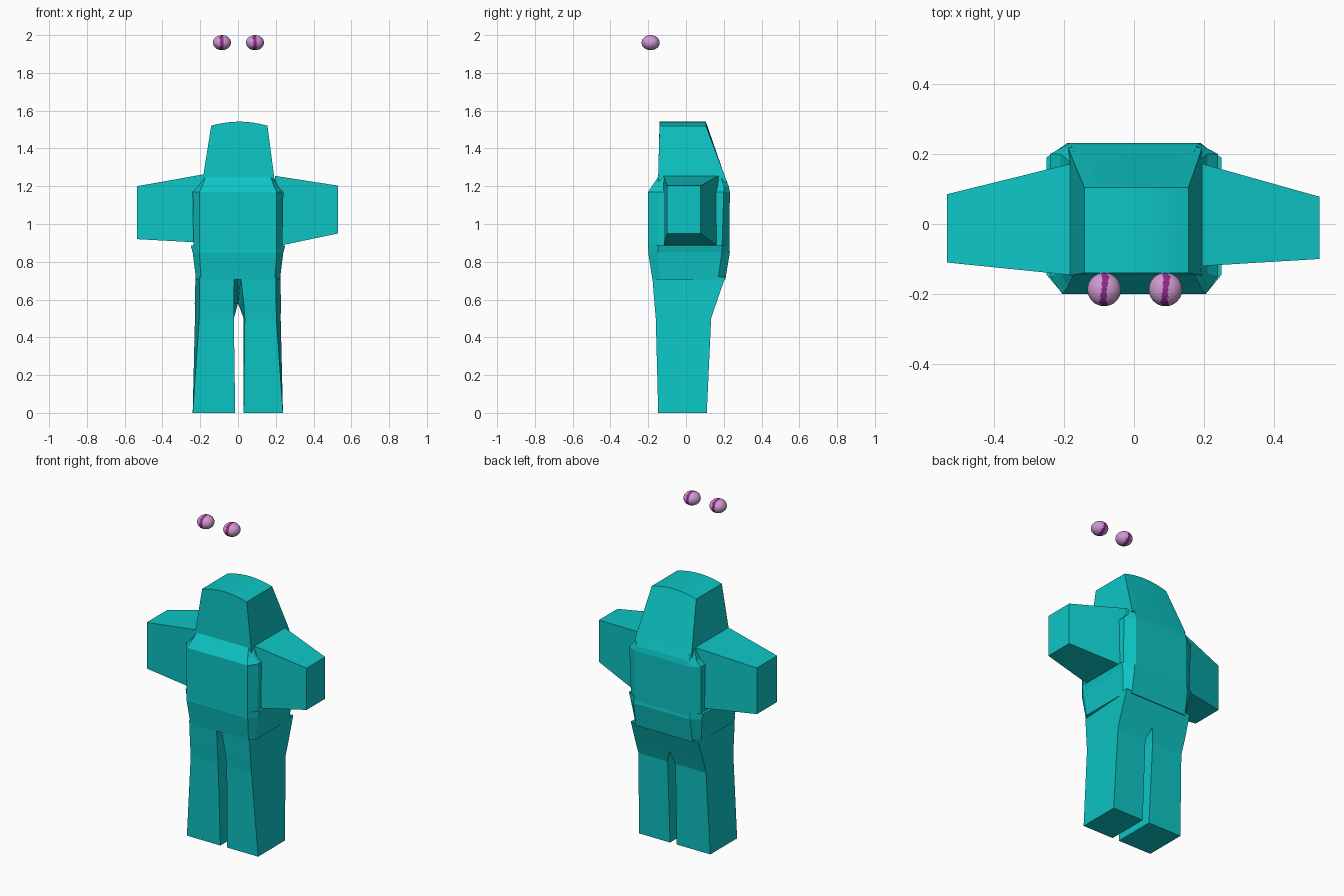
import bpy, bmesh, math

if "Cube" in bpy.data.objects:
    bpy.data.objects.remove(bpy.data.objects["Cube"])


def material(name, rgb):
    m = bpy.data.materials.new(name)
    m.diffuse_color = (*rgb, 1)
    m.use_nodes = True
    m.node_tree.nodes["Principled BSDF"].inputs["Base Color"].default_value = m.diffuse_color
    return m


TEAL = material("teal", (0.004, 0.56, 0.56))
PINK = material("pink", (0.62, 0.32, 0.64))
MAGENTA = material("magenta", (0.27, 0.02, 0.25))


def finish(bm, name, mats):
    bmesh.ops.recalc_face_normals(bm, faces=bm.faces)
    me = bpy.data.meshes.new(name)
    bm.to_mesh(me)
    bm.free()
    for m in mats:
        me.materials.append(m)
    ob = bpy.data.objects.new(name, me)
    bpy.context.collection.objects.link(ob)
    return ob


def loft(name, rings, strip_top=False):
    """Skin a stack of point rings and close both ends."""
    bm = bmesh.new()
    vs = [[bm.verts.new(p) for p in r] for r in rings]
    n = len(vs[0])
    for a, b in zip(vs, vs[1:]):
        for i in range(n):
            j = (i + 1) % n
            bm.faces.new((a[i], a[j], b[j], b[i]))
    bm.faces.new(vs[0])
    top = vs[-1]
    if strip_top:
        for i in range(n // 2 - 1):
            bm.faces.new((top[i], top[i + 1], top[n - 2 - i], top[n - 1 - i]))
    else:
        bm.faces.new(top)
    return finish(bm, name, [TEAL])


def body_ring(z, front_w, side_w, back_w, y0, y1, y2, y3):
    """Eight-sided section with chamfered corners."""
    right = [(front_w, y0), (side_w, y1), (side_w, y2), (back_w, y3)]
    pts = right + [(-x, y) for x, y in reversed(right)]
    return [(x, y, z) for x, y in pts]


# Chest block with sloped shoulders
loft("chest", [
    body_ring(0.86, 0.205, 0.235, 0.18, -0.20, -0.15, 0.19, 0.23),
    body_ring(1.17, 0.205, 0.24, 0.18, -0.20, -0.15, 0.20, 0.232),
    body_ring(1.20, 0.19, 0.21, 0.18, -0.18, -0.14, 0.20, 0.226),
    body_ring(1.26, 0.17, 0.185, 0.17, -0.14, -0.12, 0.18, 0.203)])

# Hips under the chest
loft("hips", [
    body_ring(0.705, 0.195, 0.222, 0.19, -0.178, -0.14, 0.17, 0.208),
    body_ring(0.85, 0.205, 0.24, 0.19, -0.20, -0.15, 0.19, 0.232),
    body_ring(0.885, 0.205, 0.25, 0.185, -0.198, -0.145, 0.19, 0.228)])

# Head with an arched top and sloping back
K = 9


def head_ring(z, arch, x0, x1, y0, y1):
    ts = [i / (K - 1) for i in range(K)]
    row = [(x0 + (x1 - x0) * t, z + arch * (1 - (2 * t - 1) ** 2)) for t in ts]
    return ([(x, y0, h) for x, h in row]
            + [(x, y1, h) for x, h in reversed(row)])


loft("head", [head_ring(1.22, 0, -0.187, 0.193, -0.148, 0.218),
              head_ring(1.26, 0, -0.183, 0.19, -0.147, 0.203),
              head_ring(1.52, 0.022, -0.142, 0.156, -0.14, 0.105)],
     strip_top=True)

# Tapered arms: base and end as (x, y0, y1, z0, z1)
for name, sections in {
    "left_arm": [(-0.17, -0.147, 0.175, 0.90, 1.265),
                 (-0.535, -0.11, 0.085, 0.92, 1.20)],
    "right_arm": [(0.195, -0.12, 0.172, 0.88, 1.255),
                  (0.53, -0.10, 0.078, 0.95, 1.203)],
}.items():
    loft(name, [[(x, a, c), (x, b, c), (x, b, d), (x, a, d)]
                for x, a, b, c, d in sections])

# Legs: sections as (z, front inner, front outer, back inner, back outer, y0, y1)
LEGS = {
    "left_leg": (-1, [(0, .015, .24, .015, .24, -.147, .11),
                      (.5, .022, .205, .022, .228, -.16, .133),
                      (.58, .021, .205, 0, .229, -.167, .16),
                      (.72, .02, .203, 0, .225, -.178, .208)]),
    "right_leg": (1, [(0, .03, .238, .03, .238, -.147, .11),
                      (.5, .036, .203, .03, .226, -.16, .133),
                      (.58, .03, .202, 0, .227, -.167, .16),
                      (.72, .014, .2, 0, .225, -.178, .208)]),
}
for name, (s, rows) in LEGS.items():
    loft(name, [[(s * fi, y0, z), (s * fo, y0, z), (s * bo, y1, z), (s * bi, y1, z)]
                for z, fi, fo, bi, bo, y0, y1 in rows])

# Floating eyes with a band running around the middle
for name, cx in (("left_eye", -0.085), ("right_eye", 0.09)):
    bm = bmesh.new()
    bmesh.ops.create_uvsphere(bm, u_segments=32, v_segments=18, radius=0.048)
    for f in bm.faces:
        f.smooth = True
        c = f.calc_center_median()
        f.material_index = 1 if abs(c.x - 0.08 * c.y) < 0.0085 else 0
    for v in bm.verts:
        v.co.z *= 0.83
        v.co.x += cx
        v.co.y -= 0.187
        v.co.z += 1.96
    finish(bm, name, [PINK, MAGENTA])
